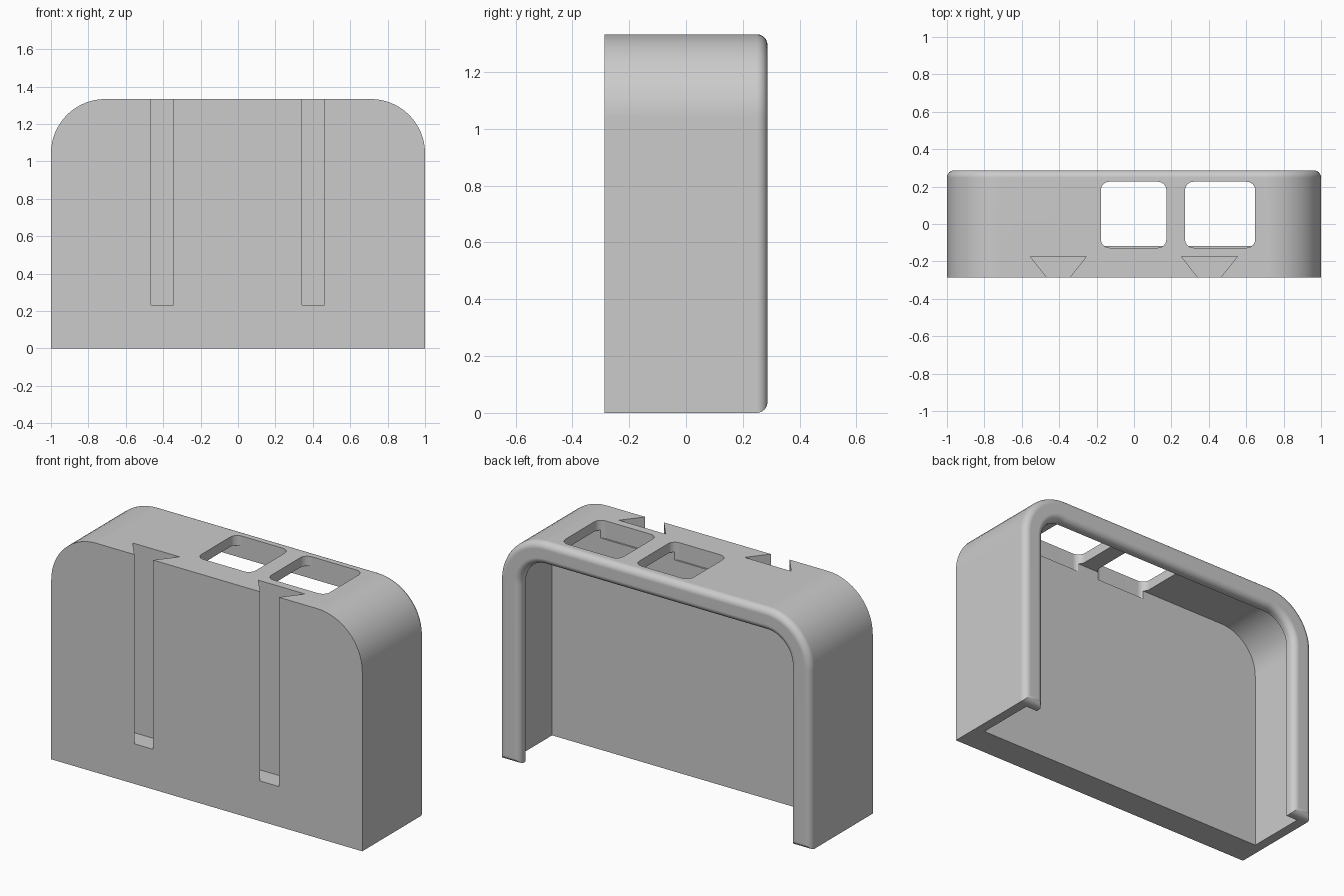
import bpy, bmesh, math
from mathutils import Vector

if "Cube" in bpy.data.objects:
    bpy.data.objects.remove(bpy.data.objects["Cube"])

HEIGHT, FRONT, BACK = 1.333, -0.287, 0.287
WALL, LIP, RADIUS, FILLET = 0.057, 0.13, 0.29, 0.038
POCKET_FRONT = -0.117

grey = bpy.data.materials.new("plain_grey")
grey.use_nodes = True
colour = (0.6, 0.6, 0.6, 1)
grey.diffuse_color = colour
grey.node_tree.nodes["Principled BSDF"].inputs["Base Color"].default_value = colour


def prism(name, outline, sweep):
    """Extrude a closed outline of 3D points along a vector."""
    bm = bmesh.new()
    face = bm.faces.new([bm.verts.new(p) for p in outline])
    ext = bmesh.ops.extrude_face_region(bm, geom=[face])
    verts = [g for g in ext["geom"] if isinstance(g, bmesh.types.BMVert)]
    bmesh.ops.translate(bm, verts=verts, vec=sweep)
    bmesh.ops.recalc_face_normals(bm, faces=bm.faces)
    mesh = bpy.data.meshes.new(name)
    bm.to_mesh(mesh)
    bm.free()
    mesh.materials.append(grey)
    obj = bpy.data.objects.new(name, mesh)
    bpy.context.collection.objects.link(obj)
    return obj


def arc(cx, cy, r, start, steps):
    """Quarter circle, counter-clockwise from the start angle."""
    angles = [start + math.pi / 2 * i / steps for i in range(steps + 1)]
    return [(cx + r * math.cos(a), cy + r * math.sin(a)) for a in angles]


def arch(name, inset, bottom, y0, y1):
    """Upright slab with rounded top corners, inset from the outer shape."""
    r, cx, cz = RADIUS - inset, 1 - RADIUS, HEIGHT - RADIUS
    side = 1 - inset
    points = [(-side, bottom), (side, bottom)]
    points += arc(cx, cz, r, 0, 16) + arc(-cx, cz, r, math.pi / 2, 16)
    return prism(name, [(x, y0, z) for x, z in points], Vector((0, y1 - y0, 0)))


def cut(body, cutter):
    """Subtract the cutter and discard it."""
    cutter.hide_render = True
    mod = body.modifiers.new("cut", "BOOLEAN")
    mod.operation, mod.solver, mod.object = "DIFFERENCE", "EXACT", cutter
    graph = bpy.context.evaluated_depsgraph_get()
    mesh = bpy.data.meshes.new_from_object(body.evaluated_get(graph))
    body.modifiers.clear()
    body.data = mesh
    bpy.data.objects.remove(cutter)


# Outer shell with the open back
shell = arch("holder_shell", 0, 0, FRONT, BACK)
cut(shell, arch("back_opening", LIP, -0.1, POCKET_FRONT, 0.5))

# Rounded rim around the back lip
bm = bmesh.new()
bm.from_mesh(shell.data)
rim = [e for e in bm.edges if all(abs(v.co.y - BACK) < 1e-4 for v in e.verts)]
bmesh.ops.bevel(bm, geom=rim, offset=FILLET, segments=6, profile=0.5,
                affect="EDGES", clamp_overlap=True)
bm.to_mesh(shell.data)
bm.free()

# Pocket between front wall and lip, open at the bottom
cut(shell, arch("pocket", WALL, -0.1, POCKET_FRONT, BACK - WALL))

# Two rounded windows through the top
for x0, x1 in ((-0.177, 0.173), (0.273, 0.648)):
    y0, y1, r = -0.127, 0.226, 0.045
    corners = [(x1 - r, y1 - r), (x0 + r, y1 - r), (x0 + r, y0 + r), (x1 - r, y0 + r)]
    points = []
    for i, (cx, cy) in enumerate(corners):
        points += arc(cx, cy, r, i * math.pi / 2, 6)
    cut(shell, prism("top_window", [(x, y, 1.23) for x, y in points], Vector((0, 0, 0.3))))

# Two dovetail slots down the front
for cx in (-0.405, 0.403):
    depth, narrow, wide = 0.113, 0.06, 0.15
    flare = (wide - narrow) / depth * 0.02
    profile = [(-narrow + flare, -0.02), (narrow - flare, -0.02), (wide, depth), (-wide, depth)]
    outline = [(cx + x, FRONT + y, 0.233) for x, y in profile]
    cut(shell, prism("dovetail_slot", outline, Vector((0, 0, 1.5))))

# Smooth curves, crisp edges
bpy.ops.object.select_all(action="DESELECT")
shell.select_set(True)
bpy.context.view_layer.objects.active = shell
bpy.ops.object.shade_smooth_by_angle(angle=math.radians(30))
weighted = shell.modifiers.new("even_shading", "WEIGHTED_NORMAL")
weighted.keep_sharp = True
